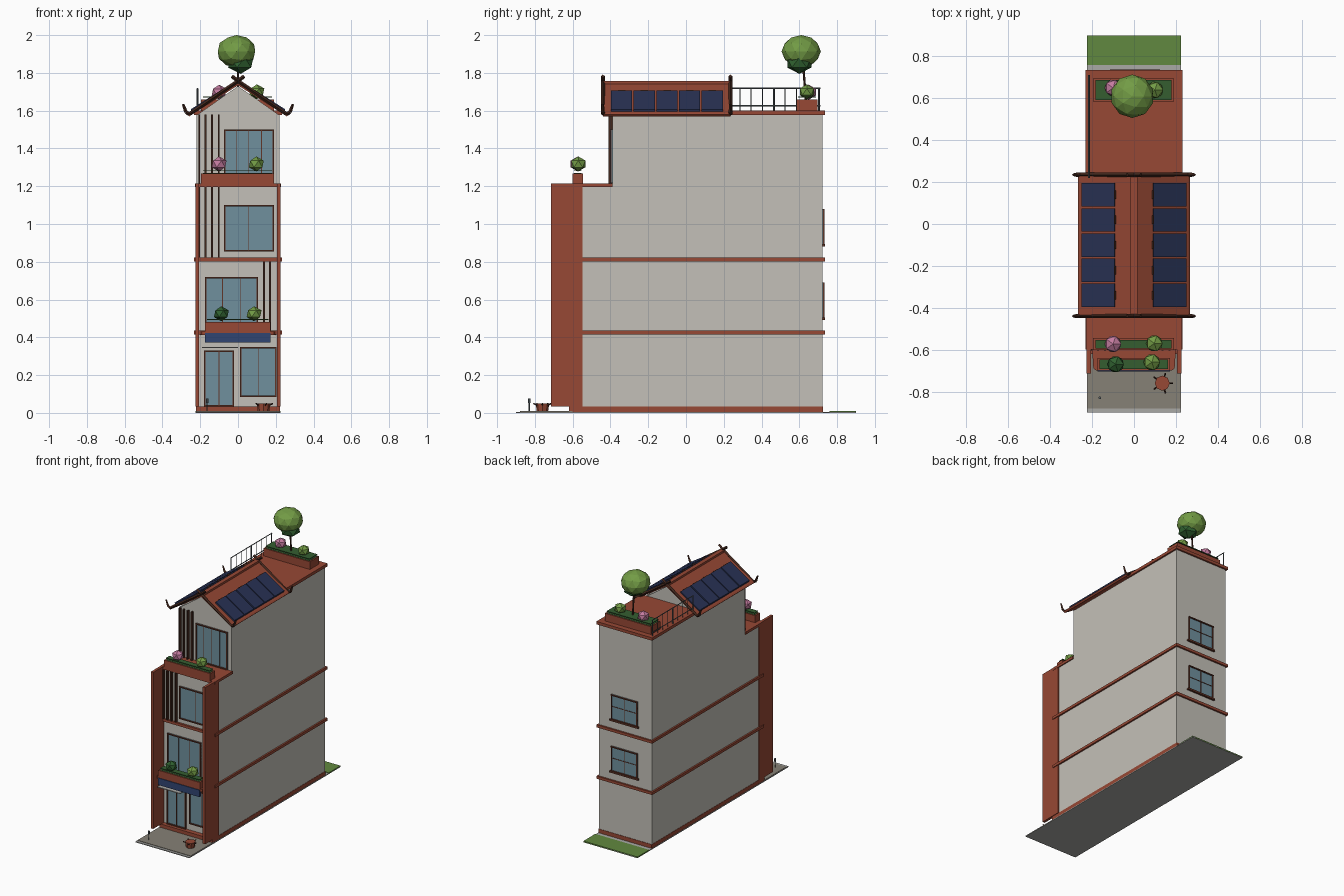
import bpy, bmesh, math
from mathutils import Vector

if "Cube" in bpy.data.objects:
    bpy.data.objects.remove(bpy.data.objects["Cube"])

PALETTE = {
    "wall": (0.55, 0.53, 0.48), "brick": (0.31, 0.065, 0.035), "timber": (0.055, 0.02, 0.012),
    "glass": (0.16, 0.28, 0.34), "panel": (0.022, 0.032, 0.09), "sign": (0.03, 0.06, 0.17),
    "leaf": (0.17, 0.33, 0.06), "dark_leaf": (0.03, 0.12, 0.03), "soil": (0.035, 0.11, 0.03),
    "pink": (0.55, 0.2, 0.35), "metal": (0.1, 0.12, 0.13), "paving": (0.24, 0.22, 0.18),
    "kerb": (0.4, 0.4, 0.38), "grass": (0.12, 0.25, 0.05), "frame": (0.12, 0.035, 0.02),
}
MATS = {}
for key, c in PALETTE.items():
    MATS[key] = bpy.data.materials.new(key)
    MATS[key].diffuse_color = (*c, 1)


def finish(name, bm, mat):
    bmesh.ops.recalc_face_normals(bm, faces=bm.faces)
    me = bpy.data.meshes.new(name)
    bm.to_mesh(me)
    bm.free()
    me.materials.append(MATS[mat])
    ob = bpy.data.objects.new(name, me)
    bpy.context.collection.objects.link(ob)
    return ob


def box(name, x0, x1, y0, y1, z0, z1, mat):
    bm = bmesh.new()
    bmesh.ops.create_cube(bm, size=1)
    for v in bm.verts:
        v.co = ((x0 + x1) / 2 + v.co.x * (x1 - x0), (y0 + y1) / 2 + v.co.y * (y1 - y0),
                (z0 + z1) / 2 + v.co.z * (z1 - z0))
    return finish(name, bm, mat)


def prism(name, pts, axis, a, b, mat):
    # extrude a 2D outline along axis from a to b
    bm = bmesh.new()
    put = (lambda p, t: (p[0], t, p[1])) if axis == "y" else (lambda p, t: (p[0], p[1], t))
    face = bm.faces.new([bm.verts.new(put(p, a)) for p in pts])
    ext = bmesh.ops.extrude_face_region(bm, geom=[face])
    shift = Vector(put((0, 0), b - a))
    for v in ext["geom"]:
        if isinstance(v, bmesh.types.BMVert):
            v.co += shift
    return finish(name, bm, mat)


def rod(name, p, q, r, mat, sides=4, r2=None):
    p, q = Vector(p), Vector(q)
    bm = bmesh.new()
    bmesh.ops.create_cone(bm, cap_ends=True, segments=sides, radius1=r,
                          radius2=r if r2 is None else r2, depth=(q - p).length)
    rot = (q - p).to_track_quat("Z", "Y")
    for v in bm.verts:
        v.co = rot @ v.co + (p + q) / 2
    return finish(name, bm, mat)


def bush(name, pos, r, mat, sub=1, sz=1.0):
    bm = bmesh.new()
    bmesh.ops.create_icosphere(bm, subdivisions=sub, radius=r)
    for v in bm.verts:
        v.co = Vector((v.co.x, v.co.y, v.co.z * sz)) + Vector(pos)
    return finish(name, bm, mat)


def window(name, x0, x1, z0, z1, y, s, panes, bar=None):
    # s is the outward direction along y
    def slab(part, a, b, c, d, depth, mat):
        box(f"{name}_{part}", a, b, min(y, y + s * depth), max(y, y + s * depth), c, d, mat)
    t = 0.008
    slab("glass", x0, x1, z0, z1, 0.004, "glass")
    for part, e in (("jamb_left", x0), ("jamb_right", x1 - t)):
        slab(part, e, e + t, z0, z1, 0.01, "frame")
    for part, e in (("sill", z0), ("head", z1 - t)):
        slab(part, x0, x1, e, e + t, 0.012, "frame")
    for i in range(1, panes):
        xm = x0 + (x1 - x0) * i / panes
        slab(f"mullion_{i}", xm - .002, xm + .002, z0, z1, 0.007, "frame")
    if bar:
        slab("transom", x0, x1, bar - .002, bar + .002, 0.007, "frame")


def planter(name, x0, x1, y0, y1, z0, z1):
    box(name, x0, x1, y0, y1, z0, z1, "brick")
    box(name + "_greenery", x0 + .01, x1 - .01, y0 + .008, y1 - .008, z1 + .012, z1 + .016, "soil")
    box(name + "_soil", x0 + .01, x1 - .01, y0 + .008, y1 - .008, z1 - .01, z1 + .002, "soil")


# ground
box("plot_slab", -.225, .225, -.9, .9, 0, .006, "kerb")
box("paving", -.222, .222, -.88, -.6, .006, .009, "paving")
box("lawn", -.225, .225, .76, .9, .001, .01, "grass")

# main walls
box("plinth", -.222, .222, -.62, .725, .006, .035, "brick")
FY = -.585
box("lower_body", -.22, .22, FY, .722, .03, 1.2, "wall")
box("upper_body", -.22, .22, -.39, .722, 1.2, 1.58, "wall")
for i, z in enumerate((.415, .802)):
    box(f"floor_band_{i}", -.232, .232, -.6, .735, z, z + .02, "brick")
box("balcony_slab", -.228, .228, -.6, -.388, 1.195, 1.215, "brick")
box("terrace_slab", -.232, .232, .2, .735, 1.578, 1.6, "brick")
for side, s in (("left", -1), ("right", 1)):
    a, b = sorted((s * .206, s * .226))
    box(f"{side}_fin", a, b, -.715, -.547, .035, 1.215, "brick")

# facade openings
window("front_door", -.18, -.02, .035, .33, FY, -1, 2)
window("shop_window", .01, .205, .085, .35, FY, -1, 2)
window("second_floor_window", -.175, .105, .44, .72, FY, -1, 3)
window("third_floor_window", -.075, .19, .855, 1.1, FY, -1, 2)
window("top_floor_window", -.075, .19, 1.217, 1.5, -.39, -1, 4)
for i, z in enumerate((.5, .89)):
    window(f"back_window_{i}", -.105, .115, z, z + .19, .722, 1, 2, z + .1)
    box(f"back_sill_{i}", -.115, .125, .72, .737, z - .008, z + .004, "frame")

# timber slats
for i, x in enumerate((-.205, -.172, -.138, -.102)):
    box(f"third_floor_slat_{i}", x - .005, x + .005, FY - .02, FY, .822, 1.195, "timber")
    box(f"top_floor_slat_{i}", x - .005, x + .005, -.41, -.388, 1.215, 1.58, "timber")
for i, x in enumerate((.137, .17)):
    box(f"second_floor_slat_{i}", x - .005, x + .005, FY - .02, FY, .435, .802, "timber")

# entrance canopy, sign and curved balcony
box("door_canopy", -.19, .0, -.69, FY, .343, .349, "kerb")
box("sign_board", -.175, .172, -.705, -.685, .372, .424, "sign")
arc = [(-.175 + .02 * -math.sin(t), -.68 - .02 * math.cos(t)) for t in (1.57, 1.05, .52, 0)]
arc = [(-.2, FY)] + arc
prism("balcony_floor", arc + [(-x, y) for x, y in reversed(arc)], "z", .412, .43, "brick")

# planters and shrubs
planter("balcony_planter", -.175, .172, -.7, -.64, .425, .48)
planter("upper_planter", -.195, .19, -.602, -.545, 1.213, 1.268)
planter("terrace_planter", -.195, .19, .585, .695, 1.6, 1.658)
for name, x, y, z, m in (
        ("balcony_shrub_left", -.088, -.67, .525, "dark_leaf"), ("balcony_shrub_right", .085, -.66, .525, "leaf"),
        ("upper_shrub_left", -.1, -.573, 1.318, "pink"), ("upper_shrub_right", .097, -.57, 1.318, "leaf"),
        ("terrace_shrub_left", -.1, .65, 1.698, "pink"), ("terrace_shrub_right", .1, .64, 1.7, "leaf")):
    bush(name, (x, y, z), .044, m, 1, .9)
rod("tree_trunk", (0, .635, 1.65), (0, .62, 1.85), .006, "timber", 6)
bush("tree_crown", (-.008, .61, 1.914), .104, "leaf", 2, .83)
bush("tree_crown_lower", (.015, .6, 1.855), .075, "dark_leaf", 1, .8)

# gable roof
Y0, Y1 = -.44, .235
prism("gable_wall", [(-.22, 1.575), (.22, 1.575), (0, 1.73)], "y", -.39, .2, "wall")
prism("roof", [(0, 1.752), (.262, 1.586), (.258, 1.57), (0, 1.734), (-.258, 1.57), (-.262, 1.586)],
      "y", Y0, Y1, "brick")
box("ridge_cap", -.016, .016, Y0, Y1, 1.742, 1.757, "brick")
for g, y in (("front", Y0), ("back", Y1)):
    for side, s in (("left", -1), ("right", 1)):
        path = [(-.033, 1.783), (0, 1.757), (.258, 1.582), (.275, 1.592), (.291, 1.635)]
        for i, (p, q) in enumerate(zip(path, path[1:])):
            rod(f"{g}_{side}_bargeboard_{i}", (s * p[0], y, p[1]), (s * q[0], y, q[1]), .01, "timber",
                4, .006 if i == 3 else .01)

# solar panels on both slopes
for side, s in (("left", -1), ("right", 1)):
    zr = lambda x, h: 1.752 - x * .634 + h
    rod(f"{side}_gutter", (s * .26, Y0, 1.58), (s * .26, Y1, 1.58), .008, "brick", 4)
    for i in range(5):
        y = -.4 + i * .12
        prof = [(.09, zr(.09, 0)), (.247, zr(.247, 0)), (.25, zr(.247, .012)), (.093, zr(.09, .012))]
        prism(f"{side}_solar_panel_{i}", [(s * a, b) for a, b in prof], "y", y + .003, y + .115, "panel")
        rod(f"{side}_panel_clip_{i}", (s * .092, y + .04, zr(.09, .008)),
            (s * .092, y + .08, zr(.09, .008)), .006, "timber")

# terrace railing
for i, z in enumerate((1.625, 1.718)):
    rod(f"railing_bar_{i}", (-.215, .22, z), (-.215, .712, z), .004, "metal")
for i in range(9):
    y = .225 + i * .06
    rod(f"railing_post_{i}", (-.215, y, 1.6), (-.215, y, 1.718), .003 if i % 4 else .005, "metal")

# forecourt tub with twigs, and a bollard lamp
rod("wooden_tub", (.135, -.76, .008), (.135, -.76, .05), .03, "brick", 8, .036)
for i in range(5):
    a = i * 2 * math.pi / 5
    rod(f"tub_handle_{i}", (.135 + .03 * math.cos(a), -.76 + .03 * math.sin(a), .04),
        (.135 + .05 * math.cos(a), -.76 + .05 * math.sin(a), .05), .004, "timber")
rod("bollard_post", (-.163, -.83, .008), (-.163, -.83, .055), .003, "metal", 6)
rod("bollard_head", (-.163, -.83, .052), (-.163, -.83, .075), .007, "metal", 6)

for m in bpy.data.materials:
    if m.users and not m.is_grease_pencil:
        m.use_nodes = True
        m.node_tree.nodes["Principled BSDF"].inputs["Base Color"].default_value = m.diffuse_color
